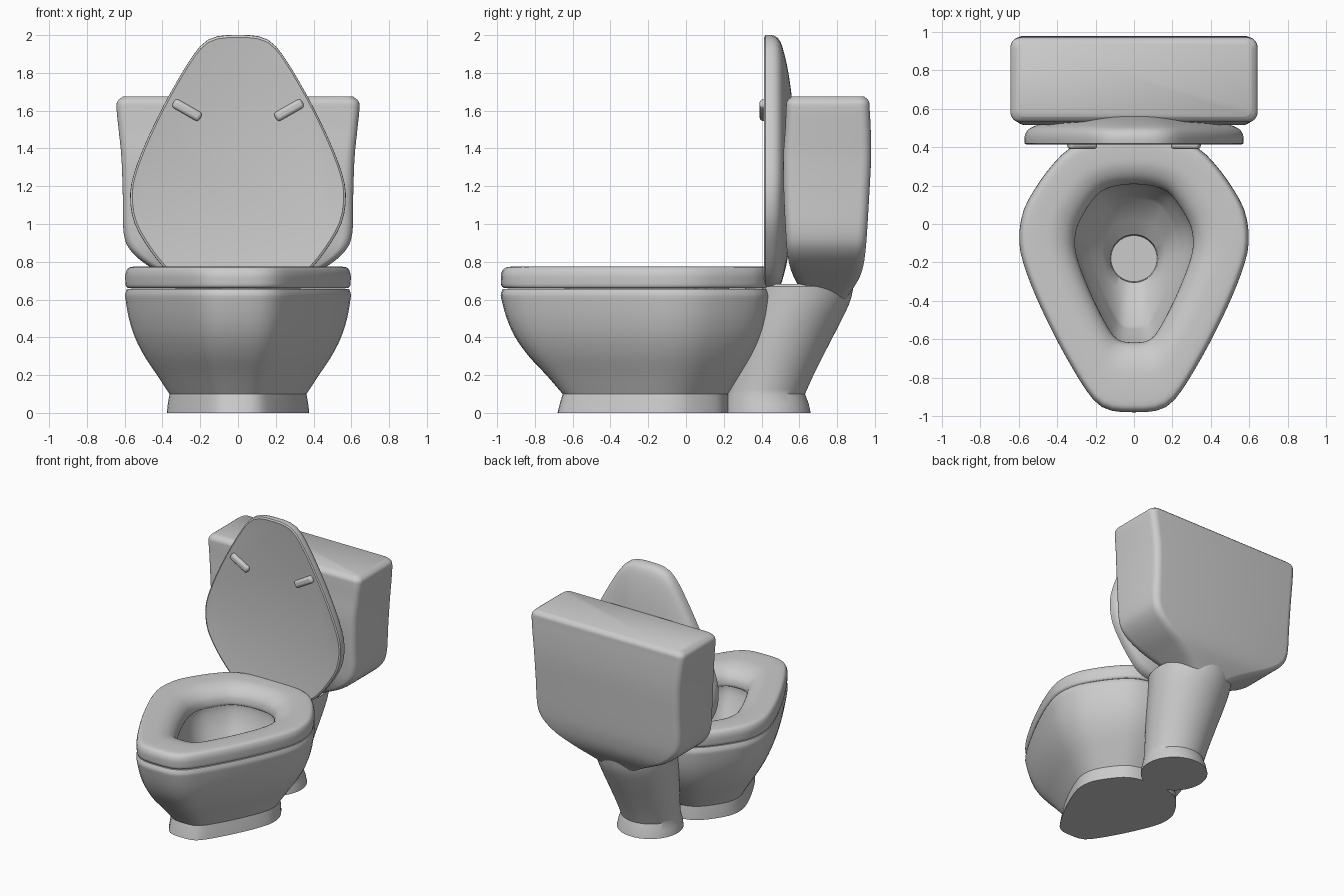
import bpy, bmesh, math
from mathutils import Vector

if "Cube" in bpy.data.objects:
    bpy.data.objects.remove(bpy.data.objects["Cube"])

N = 72


def spline(pts, steps, closed=False):
    """Catmull-Rom curve through tuples of any length."""
    p = [Vector(q) for q in pts]
    n, out = len(p), []
    for i in range(n if closed else n - 1):
        if closed:
            a, b, c, d = (p[(i + k) % n] for k in (-1, 0, 1, 2))
        else:
            a, b, c, d = (p[min(max(i + k, 0), n - 1)] for k in (-1, 0, 1, 2))
        for s in range(steps):
            t = s / steps
            out.append(0.5 * (2 * b + (c - a) * t + (2 * a - 5 * b + 4 * c - d) * t * t
                              + (3 * b - a - 3 * c + d) * t ** 3))
    if not closed:
        out.append(p[-1])
    return out


def resample(pts, n):
    """Even spacing around a closed outline."""
    pts = pts + [pts[0]]
    total = sum((b - a).length for a, b in zip(pts, pts[1:]))
    out, run, i = [], 0.0, 0
    for k in range(n):
        goal = total * k / n
        while run + (pts[i + 1] - pts[i]).length < goal:
            run += (pts[i + 1] - pts[i]).length
            i += 1
        out.append(pts[i].lerp(pts[i + 1], (goal - run) / (pts[i + 1] - pts[i]).length))
    return out


def finish(obj, angle):
    bpy.ops.object.select_all(action='DESELECT')
    obj.select_set(True)
    bpy.context.view_layer.objects.active = obj
    bpy.ops.object.shade_smooth_by_angle(angle=math.radians(angle))


def loft(name, rings, cap=True, angle=35):
    bm = bmesh.new()
    vs = [[bm.verts.new(v) for v in r] for r in rings]
    n = len(rings[0])
    for a, b in zip(vs, vs[1:]):
        for i in range(n):
            j = (i + 1) % n
            bm.faces.new((a[i], a[j], b[j], b[i]))
    if cap:
        bm.faces.new(vs[0])
        bm.faces.new(vs[-1])
    bmesh.ops.recalc_face_normals(bm, faces=bm.faces)
    me = bpy.data.meshes.new(name)
    bm.to_mesh(me)
    bm.free()
    obj = bpy.data.objects.new(name, me)
    bpy.context.collection.objects.link(obj)
    finish(obj, angle)
    return obj


# Egg-shaped outline shared by bowl, seat and lid
half = [(0, -.98), (.14, -.965), (.235, -.885), (.38, -.645), (.505, -.39), (.58, -.19),
        (.597, -.07), (.578, .06), (.52, .175), (.43, .30), (.33, .395), (.18, .445), (0, .46)]
egg = resample(spline(half + [(-x, y) for x, y in half[-2:0:-1]], 8, True), N)


def egg_ring(sx, sy, c, z):
    return [Vector((p.x * sx, (p.y + .26) * sy + c, z)) for p in egg]


def circle(r, c, z):
    return [Vector((r * math.sin(2 * math.pi * i / N), c - r * math.cos(2 * math.pi * i / N), z))
            for i in range(N)]


# Bowl: foot, flared outer wall, rim, inner basin and drain
foot = [(.632, -.225, 0), (.622, -.22, .05), (.608, -.215, .1)]
wall = spline([(.608, -.215, .1), (.718, -.222, .2), (.83, -.235, .3), (.915, -.245, .4),
               (.968, -.252, .5), (.998, -.258, .6), (1, -.26, .63), (.985, -.26, .657)], 3)
rings = [egg_ring(s, s, c, z) for s, c, z in foot + wall[1:]]
basin = spline([(.53, .585, -.205, .66), (.53, .585, -.205, .60), (.48, .54, -.2, .5),
                (.38, .46, -.2, .38)], 3)
rings += [egg_ring(*b) for b in basin]
drain = circle(.125, -.18, .24)
rings += [[a.lerp(b, .6) for a, b in zip(rings[-1], drain)], drain, circle(.12, -.18, .2)]
loft("bowl", rings)

# Seat: rounded ring between outer egg and inner opening
outer, inner = egg_ring(1, 1, -.26, 0), egg_ring(.52, .576, -.205, 0)
section = spline([(.05, .66), (.01, .672), (0, .70), (.003, .735), (.05, .765), (.15, .774),
                  (.4, .774), (.62, .768), (.82, .745), (.95, .71), (1, .675), (1.0, .64),
                  (.9, .63)], 3)
loft("seat", [[a.lerp(b, t) + Vector((0, 0, z)) for a, b in zip(outer, inner)]
              for t, z in section], cap=False, angle=60)

# Lid: upright domed egg with a flat front
dome = [(.97, .416), (.982, .414), (1, .42)] + spline(
    [(1, .42), (1, .455), (.975, .487), (.9, .512), (.7, .543), (.4, .568), (.05, .577)], 3)[1:]
loft("lid", [[Vector((p.x * .955 * s, y, (1.32 - (p.y + .26) * .944 * s)))
              for p in egg] for s, y in dome])

# Lid bumpers
for side in (-1, 1):
    bpy.ops.mesh.primitive_cube_add(size=1, location=(side * .27, .412, 1.603),
                                    rotation=(0, -side * .52, 0))
    bumper = bpy.context.object
    bumper.name = "bumper_right" if side > 0 else "bumper_left"
    bumper.scale = (.165, .045, .052)
    bpy.ops.object.transform_apply(location=False, rotation=False, scale=True)
    bev = bumper.modifiers.new("round", 'BEVEL')
    bev.width, bev.segments = .018, 3
    finish(bumper, 40)

# Rear pedestal leaning back under the tank
stem = [(.23, .43, 0), (.222, .427, .05), (.207, .423, .1)] + spline(
    [(.207, .423, .1), (.22, .455, .2), (.24, .495, .32), (.262, .54, .45), (.28, .585, .58),
     (.287, .60, .67)], 3)[1:] + [(.275, .60, .682)]
loft("pedestal", [circle(*s) for s in stem])


# Tank: rounded box rings with gently waved sides and a funnel bottom
def box_ring(hx, y0, y1, r, z):
    ring = []
    for k, (cx, cy) in enumerate([(hx - r, y1 - r), (r - hx, y1 - r),
                                  (r - hx, y0 + r), (hx - r, y0 + r)]):
        for i in range(7):
            a = math.pi / 2 * (k + i / 6)
            ring.append(Vector((cx + r * math.cos(a), cy + r * math.sin(a), z)))
    return ring


tank = [(.06, .69, .80, .045, .54), (.20, .62, .865, .06, .63), (.35, .575, .915, .06, .71),
        (.47, .55, .938, .055, .775), (.565, .535, .95, .05, .855), (.605, .528, .958, .05, .95),
        (.61, .518, .97, .05, 1.15), (.617, .515, .98, .05, 1.35), (.632, .525, .978, .05, 1.5),
        (.643, .53, .972, .05, 1.61), (.638, .535, .968, .05, 1.65), (.61, .56, .945, .04, 1.674)]
loft("tank", [box_ring(*t) for t in spline(tank, 4)], angle=40)
